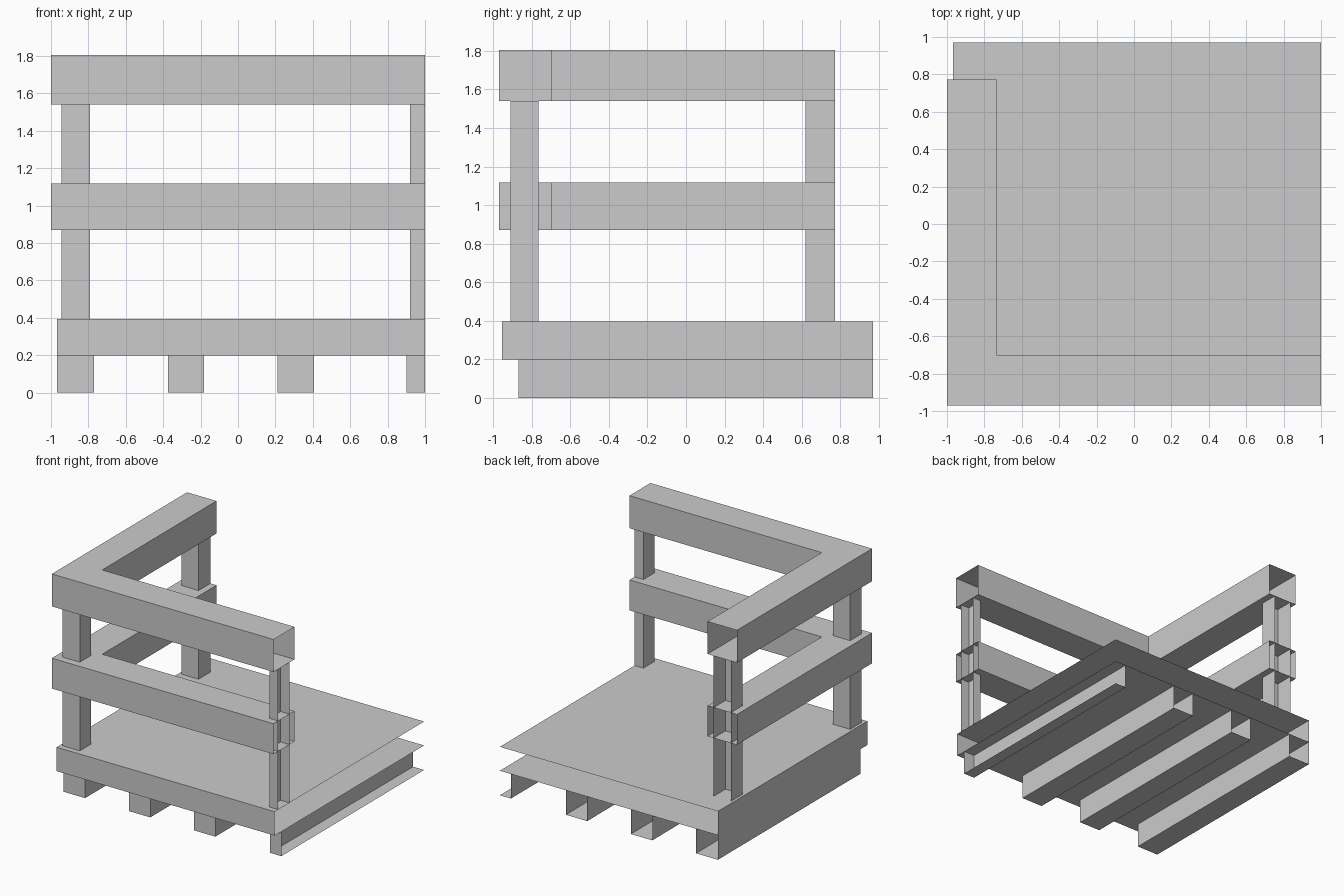
import bpy, bmesh

if "Cube" in bpy.data.objects:
    bpy.data.objects.remove(bpy.data.objects["Cube"])


def prism(name, outline, z0, z1, open_sides=(), bottom=True, top=True):
    """Extrude a counter-clockwise xy outline; sides listed in open_sides stay open."""
    bm = bmesh.new()
    low = [bm.verts.new((x, y, z0)) for x, y in outline]
    high = [bm.verts.new((x, y, z1)) for x, y in outline]
    n = len(outline)
    for i in range(n):
        if i not in open_sides:
            j = (i + 1) % n
            bm.faces.new((low[i], low[j], high[j], high[i]))
    if bottom:
        bm.faces.new(low[::-1])
    if top:
        bm.faces.new(high)
    mesh = bpy.data.meshes.new(name)
    bm.to_mesh(mesh)
    bm.free()
    obj = bpy.data.objects.new(name, mesh)
    bpy.context.collection.objects.link(obj)
    return obj


def rect(x0, x1, y0, y1):
    # Sides in order: 0 front, 1 right, 2 back, 3 left
    return [(x0, y0), (x1, y0), (x1, y1), (x0, y1)]


RIGHT, BACK = 1, 2
DECK_LOW, DECK_TOP = 0.2, 0.395
RAIL_LOW, RAIL_TOP = 1.54, 1.805

# Deck slab, open where it joins neighbouring modules
prism("deck", rect(-0.967, 1, -0.955, 0.97), DECK_LOW, DECK_TOP, (RIGHT, BACK))

# Floor joists; the last one is cut in half at the open right side
for i, (x0, x1) in enumerate([(-0.967, -0.77), (-0.375, -0.182),
                              (0.212, 0.405), (0.9, 1)]):
    ends = (RIGHT, BACK) if x1 == 1 else (BACK,)
    prism(f"floor_joist_{i + 1}", rect(x0, x1, -0.87, 0.97), 0, DECK_LOW, ends, top=False)

# L-shaped rails, open at both ends
rail = [(-1, -0.97), (1, -0.97), (1, -0.70), (-0.735, -0.70), (-0.735, 0.772), (-1, 0.772)]
for name, z0, z1 in [("top_rail", RAIL_LOW, RAIL_TOP), ("middle_rail", 0.87, 1.118)]:
    prism(name, rail, z0, z1, (1, 4))

# Posts running from the deck to the top rail
for name, area, ends in [
        ("corner_post", rect(-0.945, -0.79, -0.91, -0.765), ()),
        ("right_half_post", rect(0.92, 1, -0.91, -0.765), (RIGHT,)),
        ("back_half_post", rect(-0.945, -0.79, 0.62, 0.772), (BACK,))]:
    prism(name, area, DECK_TOP, RAIL_LOW, ends, bottom=False, top=False)
